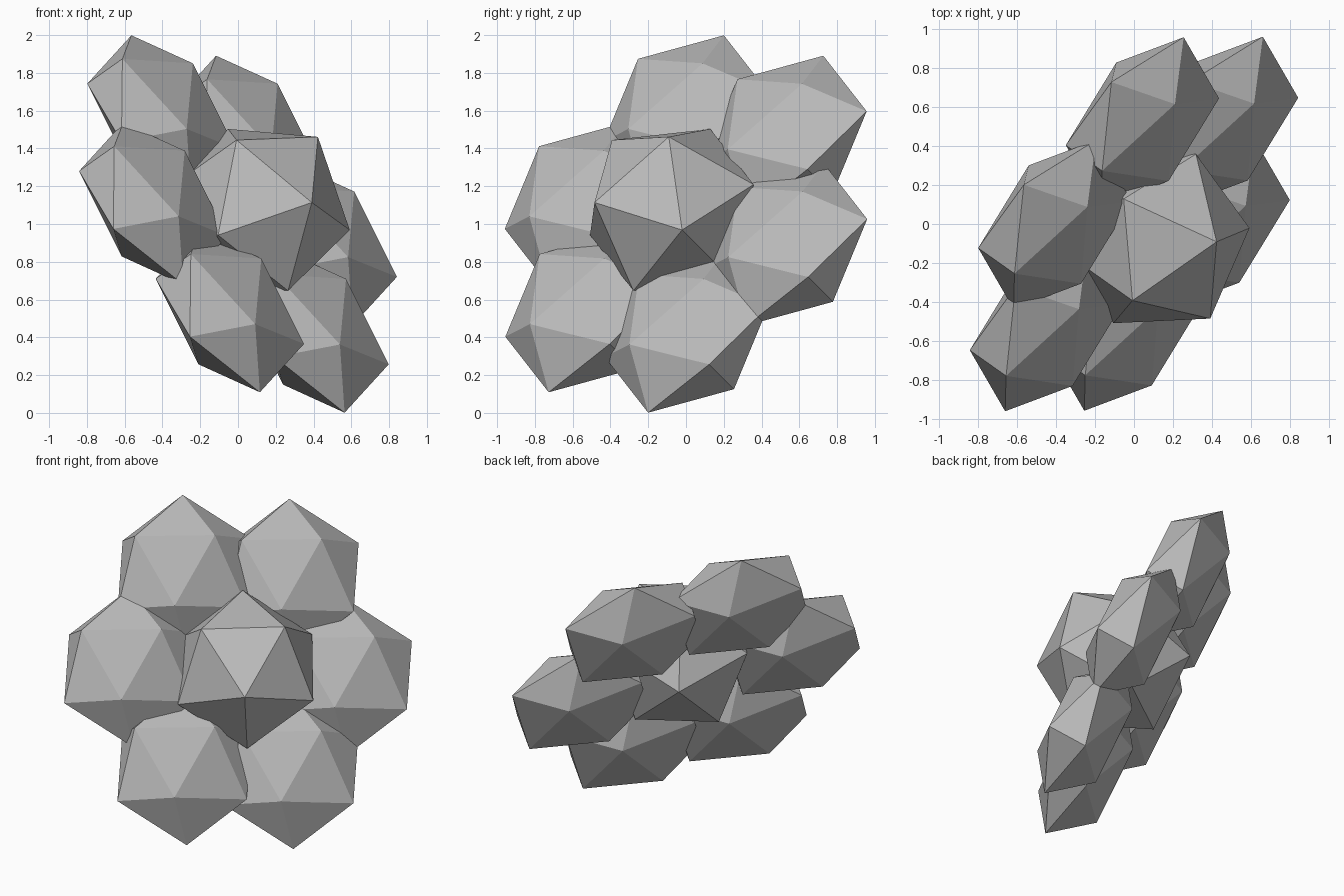
import bpy, bmesh, math
from mathutils import Matrix, Vector

cube = bpy.data.objects.get("Cube")
if cube:
    bpy.data.objects.remove(cube, do_unlink=True)

RADIUS = 0.5
RING = 0.7
PHI = (1 + math.sqrt(5)) / 2

grey = bpy.data.materials.new("plain grey")
grey.use_nodes = True
grey.diffuse_color = (0.5, 0.5, 0.5, 1)
grey.node_tree.nodes["Principled BSDF"].inputs["Base Color"].default_value = (0.5, 0.5, 0.5, 1)

# Tilt of the whole flower
tilt = (Matrix.Translation((0, 0, 1))
        @ Matrix.Rotation(math.radians(45), 4, "X")
        @ Matrix.Rotation(math.radians(45), 4, "Y")
        @ Matrix.Rotation(math.radians(-5), 4, "Z"))


def icosahedron(name, position, flatten):
    """Icosahedron with an edge facing its local z axis."""
    bm = bmesh.new()
    for s in (-1, 1):
        for t in (-PHI, PHI):
            for corner in ((0, s, t), (s, t, 0), (t, 0, s)):
                bm.verts.new(Vector(corner).normalized() * RADIUS)
    bmesh.ops.convex_hull(bm, input=bm.verts)
    bmesh.ops.recalc_face_normals(bm, faces=bm.faces)
    bm.transform(Matrix.Diagonal((1, 1, flatten, 1)))
    mesh = bpy.data.meshes.new(name)
    bm.to_mesh(mesh)
    bm.free()
    mesh.materials.append(grey)
    obj = bpy.data.objects.new(name, mesh)
    obj.matrix_world = tilt @ Matrix.Translation(position)
    bpy.context.collection.objects.link(obj)


# Raised centre
icosahedron("flower_centre", (0, 0, 0.15), 1)

# Ring of flattened petals
for i in range(6):
    angle = math.radians(60 * i)
    icosahedron(f"petal_{i + 1}", (RING * math.sin(angle), RING * math.cos(angle), 0), 0.5)
